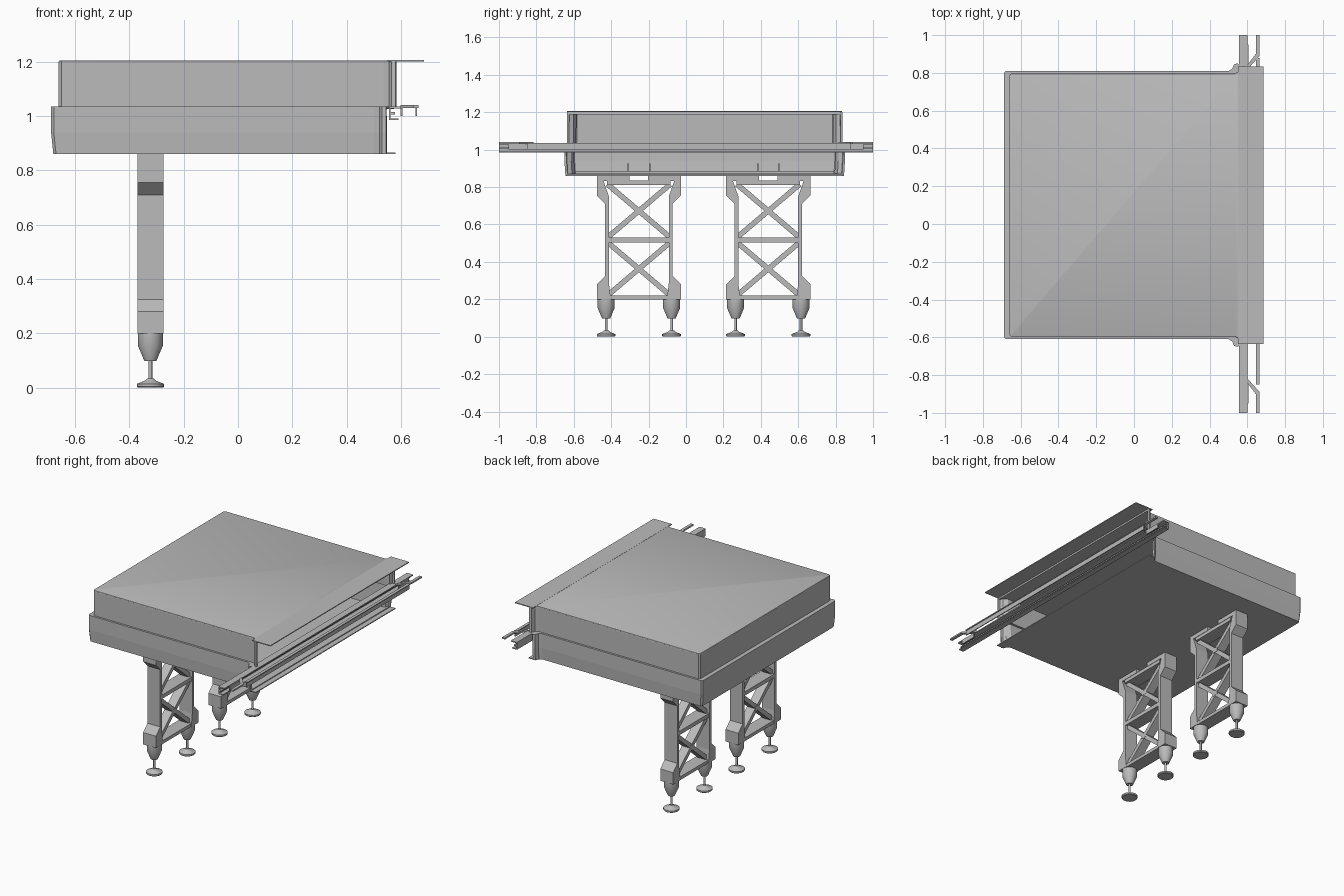
import bpy, bmesh, math
from mathutils import Matrix, Vector

old = bpy.data.objects.get("Cube")
if old:
    bpy.data.objects.remove(old, do_unlink=True)

grey = bpy.data.materials.new("plain_grey")
grey.use_nodes = True
grey.diffuse_color = (0.5, 0.5, 0.5, 1)
grey.node_tree.nodes["Principled BSDF"].inputs["Base Color"].default_value = (0.5, 0.5, 0.5, 1)

MID = 0.1  # the body is symmetric about this y


def finish(name, bm, smooth=False):
    bmesh.ops.recalc_face_normals(bm, faces=bm.faces)
    mesh = bpy.data.meshes.new(name)
    bm.to_mesh(mesh)
    bm.free()
    mesh.materials.append(grey)
    ob = bpy.data.objects.new(name, mesh)
    bpy.context.collection.objects.link(ob)
    if smooth:
        bpy.ops.object.select_all(action='DESELECT')
        ob.select_set(True)
        bpy.context.view_layer.objects.active = ob
        bpy.ops.object.shade_smooth_by_angle(angle=math.radians(35))
    return ob


def add_box(bm, lo, hi, turn=None):
    lo, hi = Vector(lo), Vector(hi)
    m = Matrix.Translation((lo + hi) / 2) @ (turn or Matrix())
    bmesh.ops.create_cube(bm, size=1, matrix=m @ Matrix.Diagonal((*(hi - lo), 1)))


def add_prism(bm, points, direction):
    face = bm.faces.new([bm.verts.new(p) for p in points])
    out = bmesh.ops.extrude_face_region(bm, geom=[face])
    verts = [g for g in out["geom"] if isinstance(g, bmesh.types.BMVert)]
    bmesh.ops.translate(bm, vec=direction, verts=verts)


def add_lathe(bm, profile, centre, sides=24):
    rings = []
    for r, z in profile:
        rings.append([bm.verts.new((centre[0] + r * math.cos(a), centre[1] + r * math.sin(a), z))
                      for a in (math.tau * i / sides for i in range(sides))])
    for a, b in zip(rings, rings[1:]):
        for i in range(sides):
            j = (i + 1) % sides
            bm.faces.new((a[i], a[j], b[j], b[i]))
    bm.faces.new(rings[0][::-1])
    bm.faces.new(rings[-1])


def plan(back, half, end):
    """Wall outline seen from above, flaring outward at the open end."""
    side = [(end, half + 0.04), (end - 0.015, half + 0.035), (end - 0.025, half + 0.012),
            (end - 0.045, half), (back + 0.01, half), (back, half - 0.01)]
    return [(x, MID - y) for x, y in side] + [(x, MID + y) for x, y in reversed(side)]


# Stepped walls, open at the right end
low, mid, top = plan(-0.68, 0.705, 0.545), plan(-0.688, 0.71, 0.545), plan(-0.66, 0.697, 0.58)
bm = bmesh.new()
loops = [[bm.verts.new((x, y, z)) for x, y in outline]
         for outline, z in ((low, 0.862), (mid, 0.94), (mid, 1.035), (top, 1.035), (top, 1.2))]
for a, b in zip(loops, loops[1:]):
    for i in range(len(a) - 1):
        bm.faces.new((a[i], a[i + 1], b[i + 1], b[i]))
walls = finish("walls", bm)
solid = walls.modifiers.new("thickness", 'SOLIDIFY')
solid.thickness, solid.offset = 0.012, -1

# Roof with a soft edge, and the thin flange past the opening
bm = bmesh.new()
add_prism(bm, [(x, y, 1.188) for x, y in top], (0, 0, 0.017))
rim = [e for e in bm.edges if all(v.co.z > 1.2 for v in e.verts)]
bmesh.ops.bevel(bm, geom=rim, offset=0.006, segments=2, affect='EDGES', profile=0.5)
finish("roof", bm, True)
bm = bmesh.new()
add_box(bm, (0.55, MID - 0.735, 1.2), (0.685, MID + 0.735, 1.206))
finish("roof_flange", bm)

# Floor plate, upturned lip and bottom tab strip
bm = bmesh.new()
add_prism(bm, [(x, y, 0.86) for x, y in low], (0, 0, 0.012))
add_box(bm, (0.49, MID - 0.69, 0.872), (0.5, MID + 0.69, 0.885))
add_box(bm, (0.53, MID - 0.74, 0.86), (0.58, MID + 0.74, 0.866))
finish("floor", bm)

# Long C-shaped rail across the opening
bm = bmesh.new()
section = [(0.6, 1.035), (0.555, 1.035), (0.555, 0.985), (0.59, 0.985), (0.59, 0.991),
           (0.562, 0.991), (0.562, 1.028), (0.6, 1.028)]
add_prism(bm, [(x, -1, z) for x, z in section], (0, 2, 0))
add_box(bm, (0.562, -1, 1.006), (0.578, 1, 1.014))
finish("inner_rail", bm)

# Thin outer rail with angled end brackets
bm = bmesh.new()
add_box(bm, (0.645, -0.85, 1.03), (0.665, 0.88, 1.036))
add_box(bm, (0.653, -0.85, 1.0), (0.659, 0.88, 1.03))
for s in (-1, 1):
    arm = [(0.598, 0.84), (0.645, 0.9), (0.645, 1), (0.665, 1), (0.665, 0.89), (0.598, 0.81 + 0.005)]
    add_prism(bm, [(x, s * y, 1.03) for x, y in arm], (0, 0, 0.01))
    lo, hi = sorted((s * 0.84, s * 0.95))
    add_box(bm, (0.598, lo, 1.0), (0.606, hi, 1.03))
finish("outer_rail", bm)

# Two truss legs
X0, X1 = -0.37, -0.275
XM = (X0 + X1) / 2


def beam(bm, a, b, width, depth):
    """Straight bar in the leg plane between two (y, z) points."""
    d = Vector((0, b[0] - a[0], b[1] - a[1]))
    c = Vector((XM, (a[0] + b[0]) / 2, (a[1] + b[1]) / 2))
    half = Vector((depth, d.length, width)) / 2
    m = Matrix.Translation(c) @ Matrix.Rotation(math.atan2(d.z, d.y), 4, 'X')
    bmesh.ops.create_cube(bm, size=1, matrix=m @ Matrix.Diagonal((*(half * 2), 1)))


for label, yc in (("front", -0.252), ("back", 0.44)):
    bm = bmesh.new()
    upright = [(0.225, 0.2), (0.225, 0.28), (0.18, 0.325), (0.18, 0.71), (0.225, 0.755),
               (0.225, 0.835), (0.19, 0.835), (0.16, 0.75), (0.16, 0.285), (0.15, 0.2)]
    for s in (-1, 1):
        add_prism(bm, [(X0, yc + s * y, z) for y, z in upright], (X1 - X0, 0, 0))
        # mounting pad and its upright plate
        lo, hi = sorted((yc + s * 0.05, yc + s * 0.225))
        add_box(bm, (X0, lo, 0.833), (X1, hi, 0.865))
        add_box(bm, (X0, yc + s * 0.057 - 0.004, 0.86), (X1, yc + s * 0.057 + 0.004, 0.925))
    for z, w in ((0.21, 0.022), (0.517, 0.026), (0.823, 0.024)):
        beam(bm, (yc - 0.17, z), (yc + 0.17, z), w, 0.09)
    for z0, z1 in ((0.22, 0.505), (0.53, 0.815)):
        for s in (-1, 1):
            beam(bm, (yc - s * 0.168, z0), (yc + s * 0.168, z1), 0.028, 0.06)
        # hub where the braces cross
        zc = (z0 + z1) / 2
        add_box(bm, (XM - 0.032, yc - 0.022, zc - 0.014), (XM + 0.032, yc + 0.022, zc + 0.014))
    finish(label + "_leg", bm)

    # Levelling feet
    bm = bmesh.new()
    for s in (-1, 1):
        c = (XM, yc + s * 0.175)
        add_lathe(bm, [(0.022, 0.098), (0.046, 0.155), (0.046, 0.2)], c)
        add_lathe(bm, [(0.018, 0.2), (0.018, 0.25), (0.01, 0.265)], c, 16)
        add_lathe(bm, [(0.007, 0.02), (0.007, 0.1)], c, 12)
        add_lathe(bm, [(0.046, 0.0), (0.05, 0.004), (0.05, 0.014), (0.02, 0.026), (0.012, 0.034)], c)
    finish(label + "_feet", bm, True)
